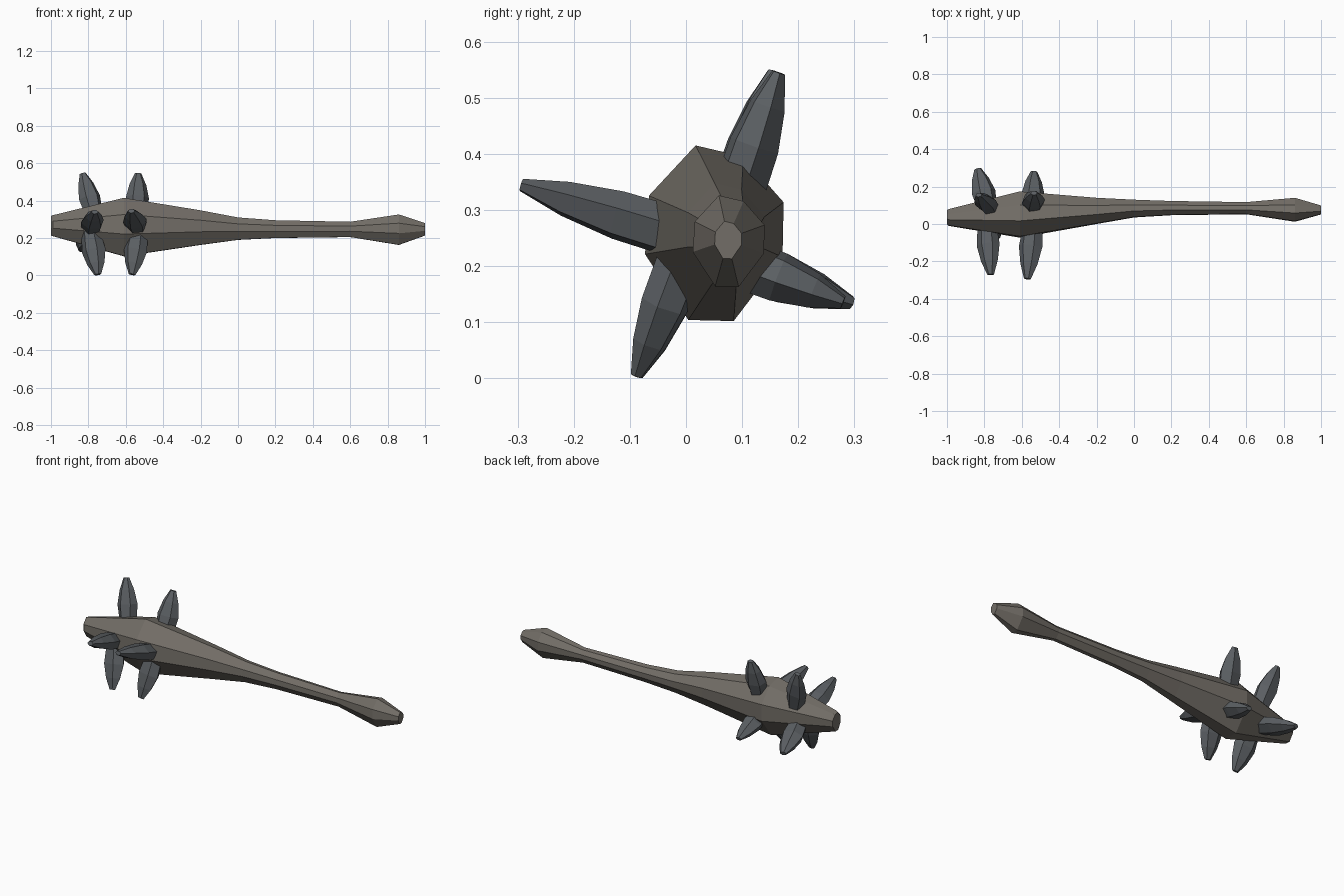
import bpy, math, random
from mathutils import Vector

if "Cube" in bpy.data.objects:
    bpy.data.objects.remove(bpy.data.objects["Cube"])

random.seed(4)

def material(name, col):
    m = bpy.data.materials.new(name)
    m.diffuse_color = (*col, 1)
    m.use_nodes = True
    m.node_tree.nodes["Principled BSDF"].inputs["Base Color"].default_value = m.diffuse_color
    return m

wood = material("weathered_wood", (0.17, 0.155, 0.135))
stone = material("dark_stone", (0.105, 0.115, 0.125))

def loft(name, rings, mat):
    """Skin a list of equal-sized rings, with flat end caps."""
    n = len(rings[0])
    verts = [v for r in rings for v in r]
    faces = [(i * n + j, i * n + (j + 1) % n, (i + 1) * n + (j + 1) % n, (i + 1) * n + j)
             for i in range(len(rings) - 1) for j in range(n)]
    faces.append(tuple(reversed(range(n))))
    faces.append(tuple(range(len(verts) - n, len(verts))))
    me = bpy.data.meshes.new(name)
    me.from_pydata(verts, [], faces)
    ob = bpy.data.objects.new(name, me)
    bpy.context.collection.objects.link(ob)
    me.materials.append(mat)
    # consistent outward normals
    import bmesh
    bm = bmesh.new()
    bm.from_mesh(me)
    bmesh.ops.recalc_face_normals(bm, faces=bm.faces)
    bm.to_mesh(me)
    bm.free()
    return ob

# Club body: irregular octagon section (y, z), refitted to each station
section = [(0.015, 0.415), (0.10, 0.395), (0.172, 0.313), (0.17, 0.215),
           (0.083, 0.10), (0.002, 0.102), (-0.075, 0.22), (-0.068, 0.325)]
unit = [((y + 0.075) / 0.247, (z - 0.10) / 0.315) for y, z in section]
# x, y low, y high, z low, z high
stations = [(-1.0, 0.0, 0.075, 0.213, 0.318),
            (-0.99, -0.01, 0.08, 0.21, 0.322),
            (-0.61, -0.073, 0.174, 0.102, 0.415),
            (-0.2, 0.0, 0.14, 0.163, 0.348),
            (0.0, 0.035, 0.13, 0.19, 0.31),
            (0.2, 0.047, 0.123, 0.2, 0.295),
            (0.6, 0.052, 0.117, 0.205, 0.287),
            (0.86, 0.012, 0.14, 0.163, 0.326),
            (1.0, 0.051, 0.099, 0.213, 0.28)]
loft("club_body", [[Vector((x, y0 + u * (y1 - y0), z0 + v * (z1 - z0))) for u, v in unit]
                   for x, y0, y1, z0, z1 in stations], wood)

# Stone spikes: blunt, slightly irregular six-sided shards
def spike(name, base, tip):
    base, tip = Vector(base), Vector(tip)
    d = (tip - base).normalized()
    side = d.cross(Vector((1, 0, 0))).normalized()
    along = side.cross(d).normalized()
    rings = []
    wob = [random.uniform(0.92, 1.08) for _ in range(6)]
    for t, rx, rs in [(0, 0.048, 0.048), (0.45, 0.062, 0.046), (0.75, 0.045, 0.033), (1, 0.018, 0.012)]:
        c = base.lerp(tip, t)
        rings.append([c + along * rx * wob[k] * math.cos(k * math.pi / 3 + 0.2)
                      + side * rs * wob[k] * math.sin(k * math.pi / 3 + 0.2) for k in range(6)])
    loft(name, rings, stone)

spikes = {
    "outer_top_spike": ((-0.765, 0.08, 0.31), (-0.83, 0.155, 0.545)),
    "inner_top_spike": ((-0.545, 0.085, 0.31), (-0.535, 0.165, 0.545)),
    "outer_front_spike": ((-0.785, 0.02, 0.25), (-0.765, -0.27, 0.34)),
    "inner_front_spike": ((-0.54, 0.02, 0.25), (-0.57, -0.293, 0.345)),
    "outer_bottom_spike": ((-0.79, 0.0, 0.235), (-0.75, -0.088, 0.005)),
    "inner_bottom_spike": ((-0.53, 0.0, 0.235), (-0.565, -0.088, 0.005)),
    "outer_back_spike": ((-0.78, 0.07, 0.215), (-0.835, 0.295, 0.135)),
    "inner_back_spike": ((-0.545, 0.07, 0.215), (-0.535, 0.28, 0.135)),
}
for name, (base, tip) in spikes.items():
    spike(name, base, tip)
